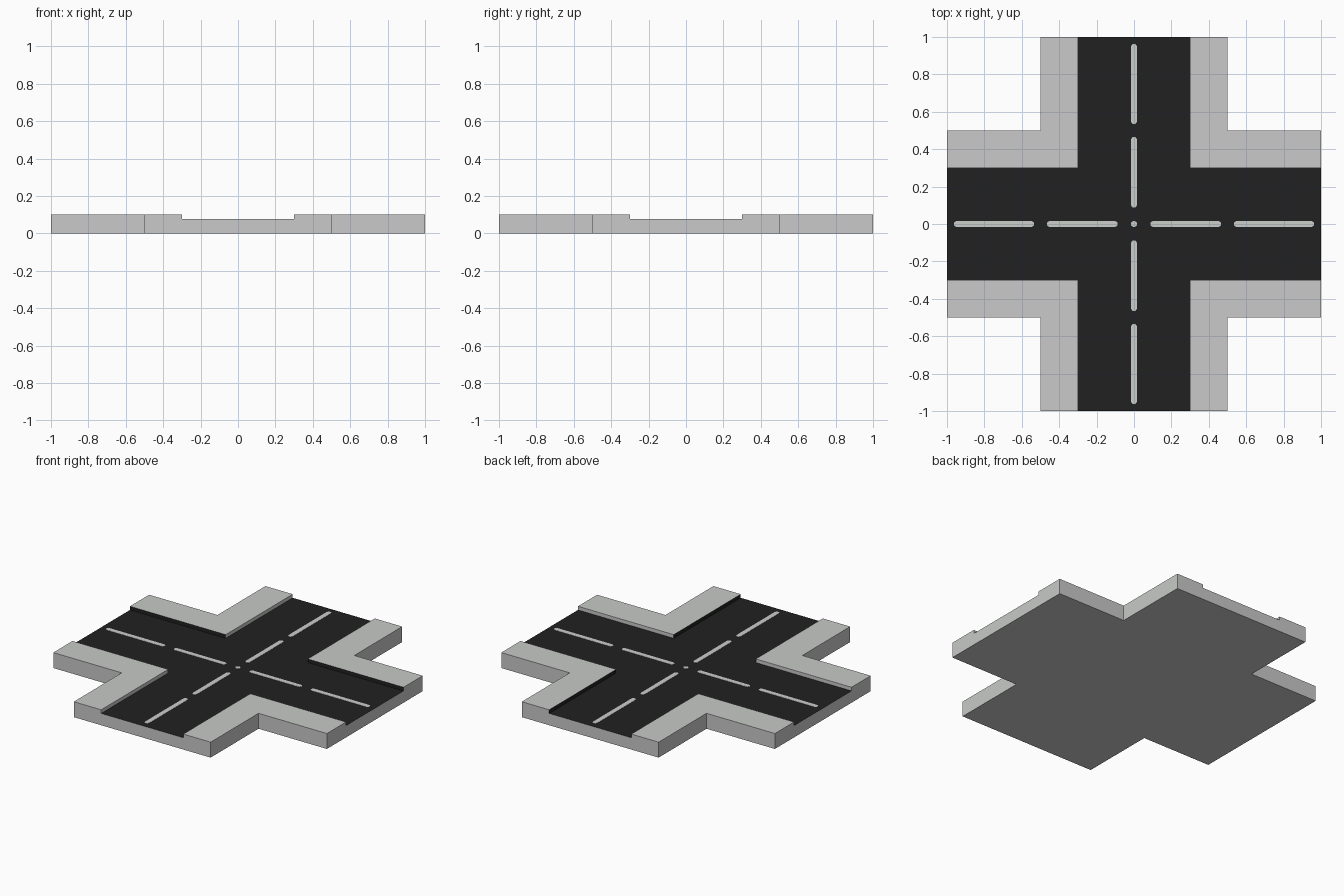
import bpy, bmesh, math
from mathutils import Vector

if "Cube" in bpy.data.objects:
    bpy.data.objects.remove(bpy.data.objects["Cube"])

ROAD_Z, TOP_Z = 0.078, 0.102     # asphalt level, pavement level


def material(name, rgb):
    m = bpy.data.materials.new(name)
    m.diffuse_color = (*rgb, 1)
    m.use_nodes = True
    m.node_tree.nodes["Principled BSDF"].inputs["Base Color"].default_value = m.diffuse_color
    return m


concrete = material("light_grey", (0.58, 0.59, 0.58))
asphalt = material("asphalt_black", (0.015, 0.015, 0.015))
paint = material("line_grey", (0.60, 0.62, 0.60))


def make_object(name, bm, mats):
    me = bpy.data.meshes.new(name)
    bm.to_mesh(me)
    bm.free()
    for m in mats:
        me.materials.append(m)
    ob = bpy.data.objects.new(name, me)
    bpy.context.collection.objects.link(ob)
    return ob


def extrude_up(bm, faces, height):
    geom = bmesh.ops.extrude_face_region(bm, geom=faces)["geom"]
    bmesh.ops.translate(bm, vec=(0, 0, height),
                        verts=[g for g in geom if isinstance(g, bmesh.types.BMVert)])
    return [g for g in geom if isinstance(g, bmesh.types.BMFace)]


# Crossroads slab: cross-shaped sheet of cells, raised, then kerbed corners raised again
bm = bmesh.new()
lines = [-1, -0.5, -0.3, 0.3, 0.5, 1]
grid = [[bm.verts.new((x, y, 0)) for y in lines] for x in lines]
for i in range(5):
    for j in range(5):
        if i in (0, 4) and j in (0, 4):
            continue
        bm.faces.new((grid[i][j], grid[i + 1][j], grid[i + 1][j + 1], grid[i][j + 1]))
bmesh.ops.delete(bm, geom=[v for v in bm.verts if not v.link_faces], context='VERTS')
top = extrude_up(bm, bm.faces[:], ROAD_Z)


def is_road(f):
    c = f.calc_center_median()
    return min(abs(c.x), abs(c.y)) < 0.3


for f in top:
    f.material_index = 1 if is_road(f) else 0
pavement = [f for f in top if not is_road(f)]
extrude_up(bm, pavement, TOP_Z - ROAD_Z)
leftover = [f for f in pavement if f.is_valid]
if leftover:
    bmesh.ops.delete(bm, geom=leftover, context='FACES_ONLY')
bmesh.ops.recalc_face_normals(bm, faces=bm.faces[:])
bmesh.ops.dissolve_limit(bm, angle_limit=0.01, verts=bm.verts[:], edges=bm.edges[:],
                         delimit={'MATERIAL'})
make_object("crossroads_slab", bm, [concrete, asphalt])


# Painted centre lines: thin round-ended plates along each arm
def add_dash(bm, start, end, angle, r=0.016, n=6):
    c, s = math.cos(angle), math.sin(angle)
    pts = []
    for cx, a0 in ((end - r, -math.pi / 2), (start + r, math.pi / 2)):
        for k in range(n + 1):
            a = a0 + math.pi * k / n
            pts.append((cx + r * math.cos(a), r * math.sin(a)))
    verts = [bm.verts.new((x * c - y * s, x * s + y * c, ROAD_Z + 0.0005)) for x, y in pts]
    extrude_up(bm, [bm.faces.new(verts)], 0.0015)


bm = bmesh.new()
for arm in range(4):
    for start, end in ((0.087, 0.466), (0.534, 0.963)):
        add_dash(bm, start, end, arm * math.pi / 2)
add_dash(bm, -0.017, 0.017, 0)     # centre dot
bmesh.ops.recalc_face_normals(bm, faces=bm.faces[:])
make_object("lane_markings", bm, [paint])
